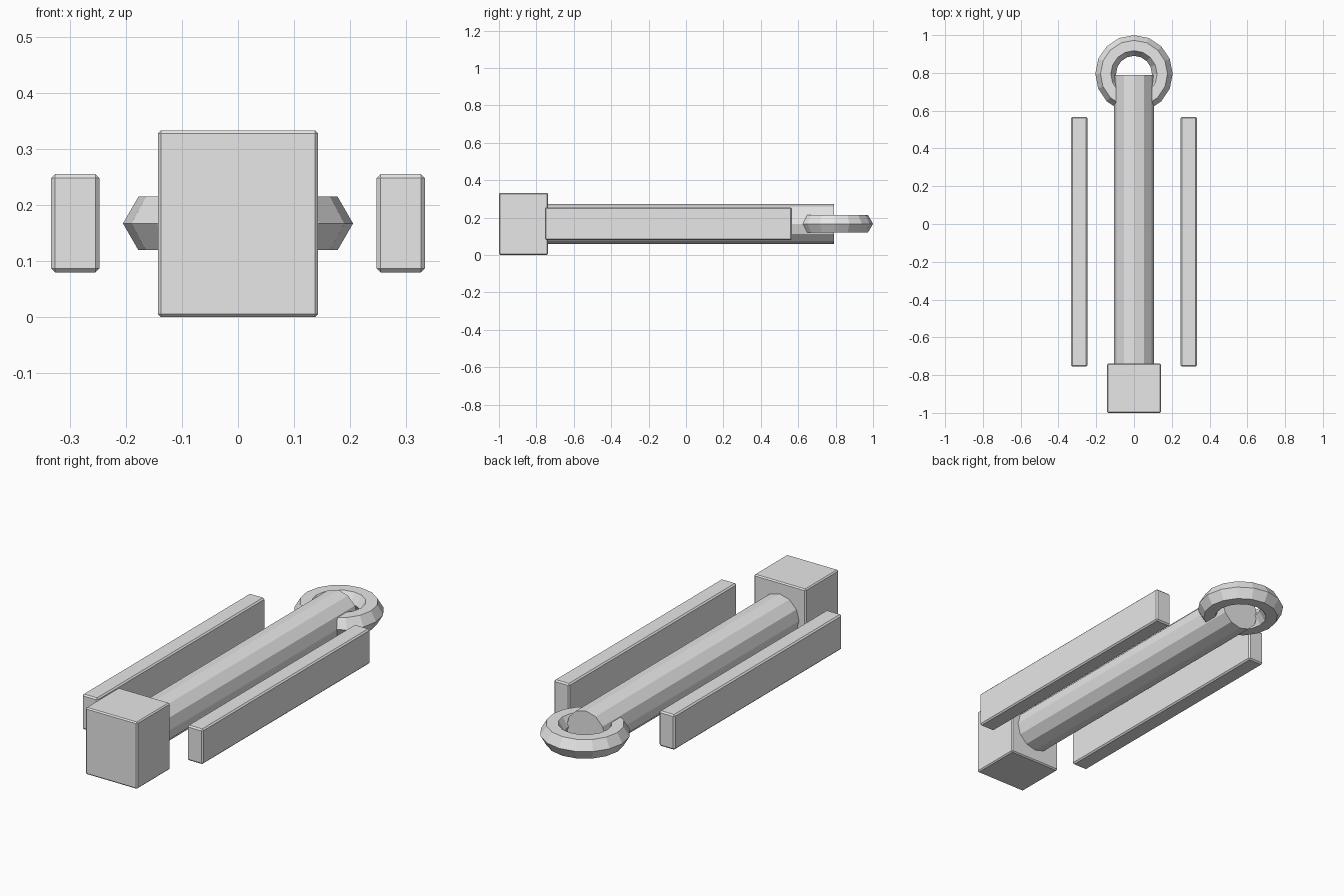
import bpy, bmesh, math
from mathutils import Matrix

if "Cube" in bpy.data.objects:
    bpy.data.objects.remove(bpy.data.objects["Cube"])

grey = bpy.data.materials.new("plain grey")
grey.diffuse_color = (0.8, 0.8, 0.8, 1)
grey.use_nodes = True
grey.node_tree.nodes["Principled BSDF"].inputs["Base Color"].default_value = grey.diffuse_color
MID_Z = 0.167  # shared centre height


def finish(name, bm):
    bmesh.ops.recalc_face_normals(bm, faces=bm.faces)
    mesh = bpy.data.meshes.new(name)
    bm.to_mesh(mesh)
    bm.free()
    mesh.materials.append(grey)
    obj = bpy.data.objects.new(name, mesh)
    bpy.context.collection.objects.link(obj)
    return obj


def box(name, lo, hi, bevel=0.007):
    bm = bmesh.new()
    size = [b - a for a, b in zip(lo, hi)]
    mid = [(a + b) / 2 for a, b in zip(lo, hi)]
    bmesh.ops.create_cube(bm, size=1, matrix=Matrix.Translation(mid) @ Matrix.Diagonal((*size, 1)))
    bmesh.ops.bevel(bm, geom=bm.edges[:], offset=bevel, segments=1, affect='EDGES')
    return finish(name, bm)


# Square end block
box("end_block", (-0.143, -1.0, 0.0), (0.143, -0.738, 0.333), 0.006)

# Side bars, one on each side of the shaft
for side, x in (("left", -0.29), ("right", 0.29)):
    box(side + "_side_bar", (x - 0.043, -0.755, 0.08), (x + 0.043, 0.567, 0.255))

# Twelve-sided shaft running into the block
bm = bmesh.new()
y0, y1 = -0.785, 0.79
bmesh.ops.create_cone(bm, cap_ends=True, segments=12, radius1=0.107, radius2=0.107, depth=y1 - y0,
                      matrix=Matrix.Translation((0, (y0 + y1) / 2, MID_Z)) @ Matrix.Rotation(math.pi / 2, 4, 'X'))
finish("shaft", bm)

# Ring around the shaft's far end, with a six-sided section
bpy.ops.mesh.primitive_torus_add(major_segments=16, minor_segments=6, major_radius=0.15,
                                 minor_radius=0.055, location=(0, 0.795, MID_Z))
ring = bpy.context.object
ring.name = "end_ring"
ring.data.materials.append(grey)
